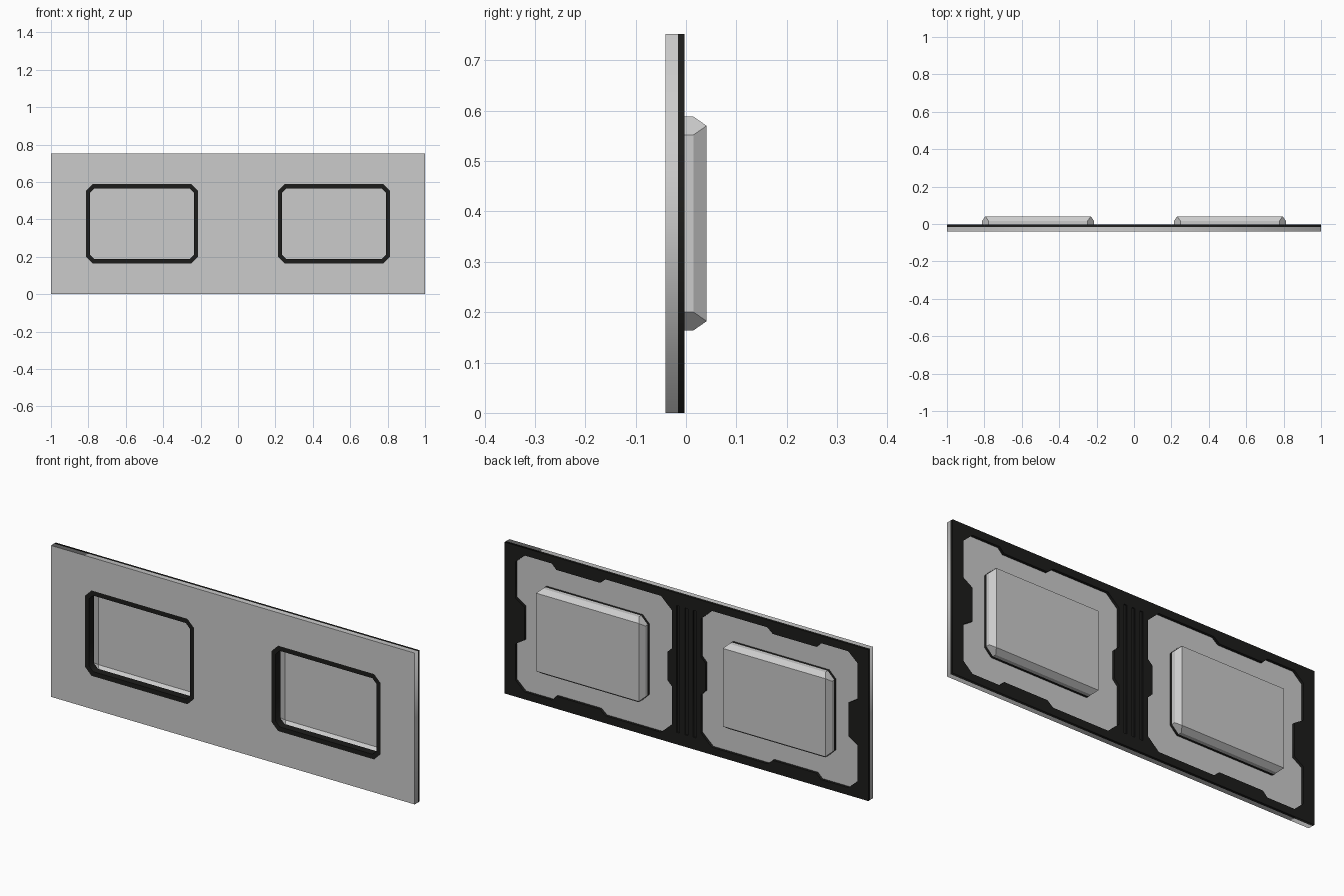
import bpy, bmesh

if "Cube" in bpy.data.objects:
    bpy.data.objects.remove(bpy.data.objects["Cube"])

CZ = 0.376                                   # mid height
FRONT, SEAM, BACK = -0.041, -0.016, -0.003   # layer depths in y
WX, HX, HZ, CUT = 0.513, 0.3, 0.212, 0.036   # window centre, half sizes, corner cut

black = bpy.data.materials.new("black_trim")
black.diffuse_color = (0.012, 0.012, 0.011, 1)
black.use_nodes = True
black.node_tree.nodes["Principled BSDF"].inputs["Base Color"].default_value = black.diffuse_color


def rect(x0, x1, z0, z1):
    return [(x0, z0), (x1, z0), (x1, z1), (x0, z1)]


def octagon(cx, hx, hz, c):
    pts = [(hx, hz - c), (hx - c, hz), (c - hx, hz), (-hx, hz - c),
           (-hx, c - hz), (c - hx, -hz), (hx - c, -hz), (hx, c - hz)]
    return [(cx + x, CZ + z) for x, z in pts]


def slab(name, loops, y0, y1, mat=None):
    """Flat plate in xz; loops after the first are holes."""
    cu = bpy.data.curves.new(name, 'CURVE')
    cu.dimensions = '2D'
    cu.fill_mode = 'BOTH'
    cu.extrude = (y1 - y0) / 2
    for loop in loops:
        sp = cu.splines.new('POLY')
        sp.points.add(len(loop) - 1)
        for p, (x, z) in zip(sp.points, loop):
            p.co = (x, z, 0, 1)
        sp.use_cyclic_u = True
    ob = bpy.data.objects.new(name, cu)
    bpy.context.collection.objects.link(ob)
    ob.rotation_euler.x = 1.5707963
    ob.location.y = (y0 + y1) / 2
    bpy.ops.object.select_all(action='DESELECT')
    ob.select_set(True)
    bpy.context.view_layer.objects.active = ob
    bpy.ops.object.convert(target='MESH')
    ob.data.materials.clear()
    if mat:
        ob.data.materials.append(mat)
    return ob


def window_pod(name, cx):
    """Hollow bay: octagonal base tapering to a rectangular back pane."""
    bm = bmesh.new()
    base = octagon(cx, HX, HZ, CUT)
    pane = rect(cx - HX + CUT / 2, cx + HX - CUT / 2,
                CZ - HZ + CUT / 2, CZ + HZ - CUT / 2)
    for loop, y in ((base, BACK), (base, 0.015), (pane, 0.041)):
        for x, z in loop:
            bm.verts.new((x, y, z))
    bmesh.ops.convex_hull(bm, input=bm.verts[:])
    bmesh.ops.dissolve_limit(bm, angle_limit=0.02, verts=bm.verts[:], edges=bm.edges[:])
    bmesh.ops.recalc_face_normals(bm, faces=bm.faces[:])
    bmesh.ops.delete(bm, geom=[f for f in bm.faces if f.normal.y < -0.9],
                     context='FACES_ONLY')
    me = bpy.data.meshes.new(name)
    bm.to_mesh(me)
    bm.free()
    ob = bpy.data.objects.new(name, me)
    bpy.context.collection.objects.link(ob)
    mod = ob.modifiers.new("shell", 'SOLIDIFY')
    mod.thickness = 0.008
    mod.offset = -1


# Upper half of the notched recess outline, mirrored below
half = [(0.89, 0.458), (0.94, 0.49), (0.94, 0.67), (0.89, 0.715), (0.74, 0.715),
        (0.715, 0.69), (0.475, 0.69), (0.445, 0.715), (0.14, 0.715),
        (0.08, 0.66), (0.08, 0.47), (0.105, 0.445)]
recess = half + [(x, 2 * CZ - z) for x, z in reversed(half)]
outer = rect(-1, 1, 0, 2 * CZ)
sides = (("right", 1), ("left", -1))

# Grey front plate with two window openings
slab("wall_plate", [outer] + [octagon(s * WX, HX, HZ, CUT) for _, s in sides], FRONT, SEAM)

# Black back frame, with slots in the centre post
slots = [rect(x - 0.008, x + 0.008, 0.06, 0.69) for x in (-0.045, 0, 0.045)]
slab("back_frame", [outer] + [[(s * x, z) for x, z in recess] for _, s in sides] + slots,
     SEAM, BACK, black)
slab("post_backing", [rect(-0.07, 0.07, 0.05, 0.70)], SEAM + 0.0005, -0.009, black)

# Window gaskets and hollow bays
for side, s in sides:
    slab("window_gasket_" + side,
         [octagon(s * WX, HX, HZ, CUT), octagon(s * WX, HX - 0.023, HZ - 0.023, 0.022)],
         FRONT, BACK, black)
    window_pod("window_bay_" + side, s * WX)
